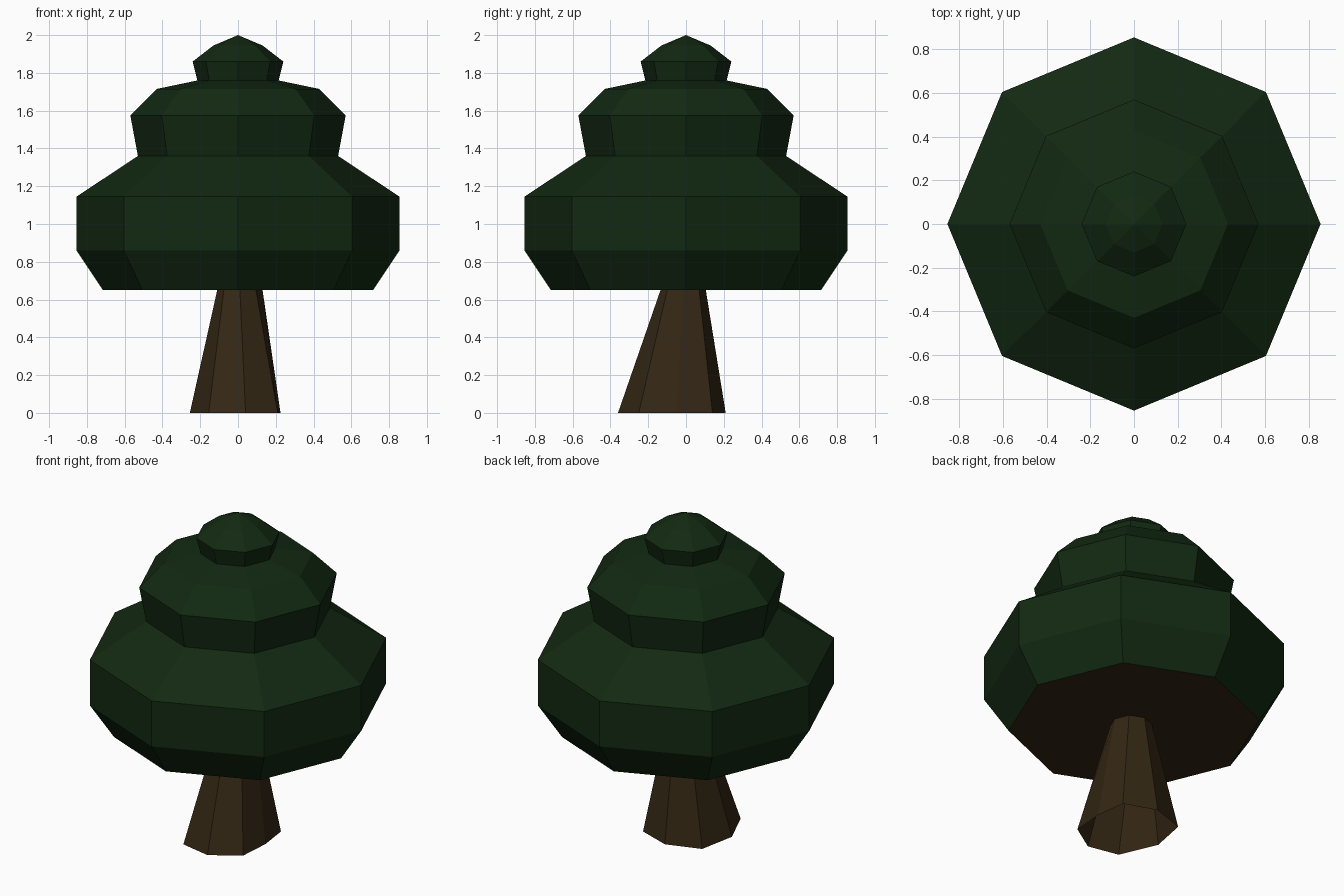
import bpy, bmesh
from math import cos, sin, pi

cube = bpy.data.objects.get("Cube")
if cube:
    bpy.data.objects.remove(cube, do_unlink=True)

SIDES = 8


def make_material(name, rgb):
    mat = bpy.data.materials.new(name)
    mat.use_nodes = True
    color = (*rgb, 1.0)
    mat.diffuse_color = color
    bsdf = next(n for n in mat.node_tree.nodes if n.type == "BSDF_PRINCIPLED")
    bsdf.inputs["Base Color"].default_value = color
    return mat


leaf_green = make_material("leaf green", (0.006, 0.022, 0.006))
bark_brown = make_material("bark brown", (0.034, 0.02, 0.007))


def ring(bm, radius, z, cx=0.0, cy=0.0):
    """Octagon of vertices, starting at the front corner."""
    angles = [2 * pi * i / SIDES - pi / 2 for i in range(SIDES)]
    return [bm.verts.new((cx + radius * cos(a), cy + radius * sin(a), z)) for a in angles]


def bridge(bm, low, high):
    for i in range(SIDES):
        j = (i + 1) % SIDES
        bm.faces.new((low[i], low[j], high[j], high[i]))


def finish(bm, name, materials):
    mesh = bpy.data.meshes.new(name)
    bm.to_mesh(mesh)
    bm.free()
    for mat in materials:
        mesh.materials.append(mat)
    obj = bpy.data.objects.new(name, mesh)
    bpy.context.collection.objects.link(obj)
    return obj


# Canopy: three stacked tiers as one faceted profile of (radius, height)
profile = [(0.715, 0.65), (0.855, 0.86), (0.855, 1.145), (0.53, 1.36),
           (0.57, 1.575), (0.43, 1.715), (0.215, 1.76), (0.24, 1.86), (0.13, 1.945)]
bm = bmesh.new()
rings = [ring(bm, r, z) for r, z in profile]
for low, high in zip(rings, rings[1:]):
    bridge(bm, low, high)
tip = bm.verts.new((0, 0, 2))
for i in range(SIDES):
    bm.faces.new((rings[-1][i], rings[-1][(i + 1) % SIDES], tip))
# Bark-coloured underside
underside = bm.faces.new(rings[0][::-1])
underside.material_index = 1
finish(bm, "canopy", [leaf_green, bark_brown])

# Trunk: irregular flared foot, open below, rising to a regular neck
foot = [(0.04, -0.36), (0.21, -0.25), (0.225, -0.05), (0.2, 0.14),
        (0.0, 0.21), (-0.21, 0.14), (-0.255, -0.09), (-0.155, -0.32)]
bm = bmesh.new()
base = [bm.verts.new((x, y, 0)) for x, y in foot]
neck = ring(bm, 0.12, 0.65, 0.01, -0.015)
bridge(bm, base, neck)
finish(bm, "trunk", [bark_brown])
